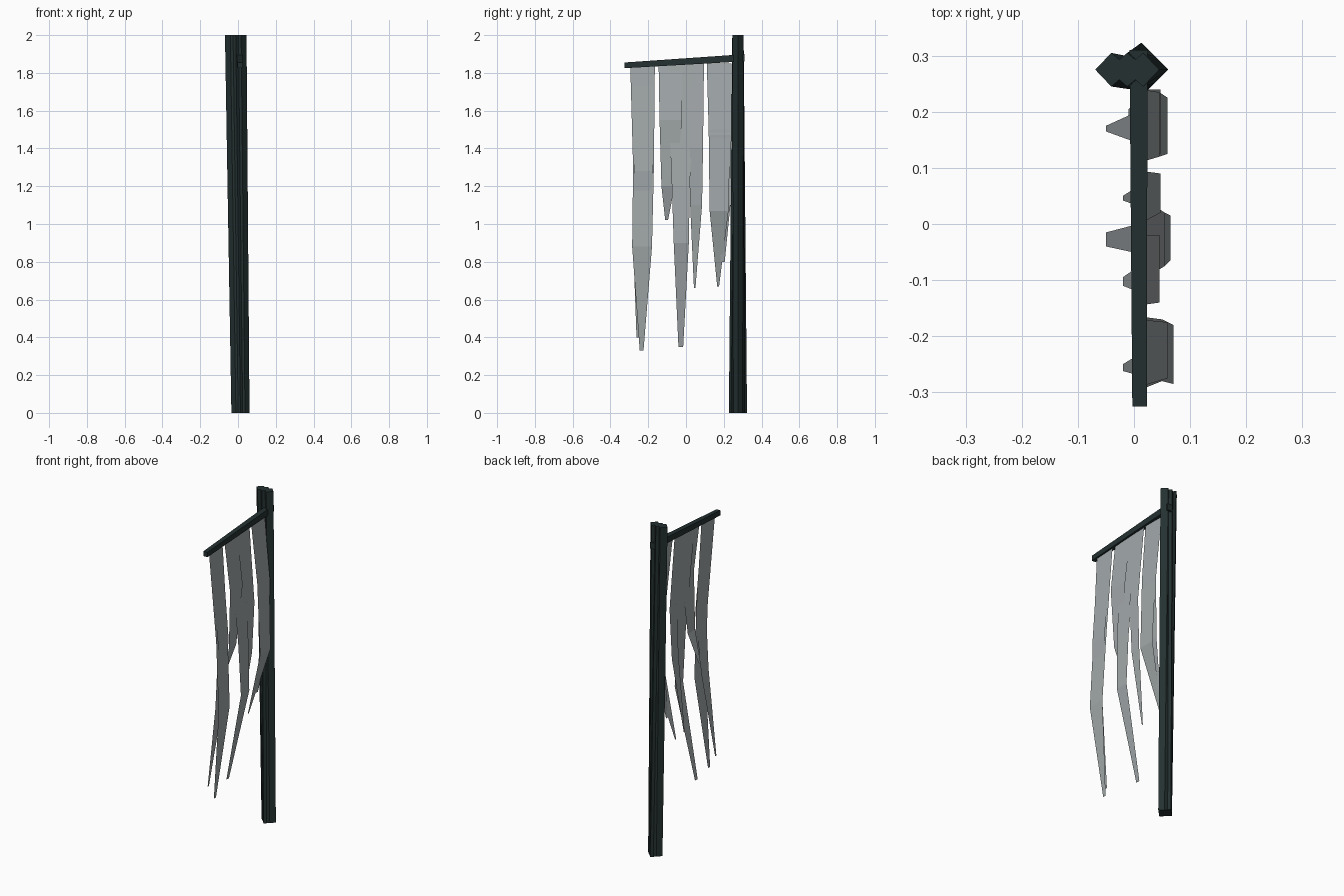
import bpy
import bmesh
from mathutils import Vector

default_cube = bpy.data.objects.get("Cube")
if default_cube:
    bpy.data.objects.remove(default_cube, do_unlink=True)


def make_material(name, colour):
    material = bpy.data.materials.new(name)
    material.use_nodes = True
    rgba = (*colour, 1.0)
    material.diffuse_color = rgba
    shader = next(n for n in material.node_tree.nodes if n.type == "BSDF_PRINCIPLED")
    shader.inputs["Base Color"].default_value = rgba
    return material


dark_wood = make_material("dark wood", (0.018, 0.03, 0.03))
grey_cloth = make_material("grey cloth", (0.36, 0.39, 0.4))


def finish(bm, name, material):
    mesh = bpy.data.meshes.new(name)
    bm.to_mesh(mesh)
    bm.free()
    mesh.materials.append(material)
    obj = bpy.data.objects.new(name, mesh)
    bpy.context.collection.objects.link(obj)
    return obj


def loft(name, first_ring, last_ring, material):
    """Join two matching rings of points into a closed solid."""
    bm = bmesh.new()
    first = [bm.verts.new(p) for p in first_ring]
    last = [bm.verts.new(p) for p in last_ring]
    count = len(first)
    for i in range(count):
        j = (i + 1) % count
        bm.faces.new((first[i], first[j], last[j], last[i]))
    bm.faces.new(first[::-1])
    bm.faces.new(last)
    bmesh.ops.recalc_face_normals(bm, faces=bm.faces[:])
    return finish(bm, name, material)


def cloth_strip(name, stations):
    """Hang a folded strip from rows of (height, front edge, back edge, sideways sway)."""
    bm = bmesh.new()
    rows = []
    for height, front, back, sway in stations:
        rows.append([bm.verts.new((sway, y, height)) for y in (front, back)])
    for upper, lower in zip(rows, rows[1:]):
        bm.faces.new((lower[0], lower[1], upper[1], upper[0]))
    return finish(bm, name, grey_cloth)


# Leaning post: a diamond foot that splits into a grooved, flatter top
def grooved_ring(centre_x, half_x, half_y, groove, height):
    half = [(-1, 0), (-0.5, 1), (-0.25, groove), (0, 1), (0.25, groove), (0.5, 1)]
    outline = half + [(-x, -y) for x, y in half]
    return [(centre_x + half_x * x, 0.275 + half_y * y, height) for x, y in outline]


def diamond_ring(centre_x, radius, height):
    steps = [-1, -0.5, -0.25, 0, 0.25, 0.5]
    outline = [(s, 1 - abs(s)) for s in steps] + [(-s, abs(s) - 1) for s in steps]
    return [(centre_x + radius * x, 0.275 + radius * y, height) for x, y in outline]


loft("post", diamond_ring(0.013, 0.048, 0), grooved_ring(-0.012, 0.057, 0.03, 0.6, 2), dark_wood)


# Crossbar: a tapered square beam sloping down to the front
def square_ring(centre, half_x, half_z):
    corners = [(-1, -1), (1, -1), (1, 1), (-1, 1)]
    return [Vector(centre) + Vector((half_x * x, 0, half_z * z)) for x, z in corners]


loft("crossbar", square_ring((0.01, -0.325, 1.84), 0.013, 0.015),
     square_ring((0.008, 0.31, 1.88), 0.016, 0.019), dark_wood)

# Front banner, two overlapping tails
cloth_strip("front_banner_long", [
    (1.84, -0.295, -0.165, 0.012), (1.3, -0.28, -0.17, 0.05),
    (0.88, -0.285, -0.18, 0.07), (0.33, -0.245, -0.225, 0.01)])
cloth_strip("front_banner_under", [
    (1.84, -0.29, -0.17, 0.01), (1.28, -0.275, -0.175, 0.06),
    (0.9, -0.28, -0.21, 0.045), (0.4, -0.262, -0.25, -0.02)])

# Middle banner, a long tail between two short ones
cloth_strip("middle_banner_front_tail", [
    (1.85, -0.145, -0.02, 0.01), (1.55, -0.14, -0.02, 0.045),
    (1.2, -0.13, -0.06, 0.03), (1.02, -0.11, -0.095, -0.02)])
cloth_strip("middle_banner_long", [
    (1.85, -0.1, 0.05, 0.012), (1.2, -0.075, 0.02, 0.055),
    (0.9, -0.065, 0.015, 0.065), (0.35, -0.04, -0.015, -0.05)])
cloth_strip("middle_banner_back_tail", [
    (1.85, 0, 0.095, 0.01), (1.4, 0.02, 0.09, 0.047),
    (1.1, 0.022, 0.085, 0.035), (0.66, 0.042, 0.05, -0.02)])

# Back banner beside the post
cloth_strip("back_banner_long", [
    (1.85, 0.11, 0.24, 0.012), (1.5, 0.12, 0.235, 0.045),
    (1.07, 0.125, 0.225, 0.06), (0.67, 0.165, 0.175, -0.05)])
cloth_strip("back_banner_under", [
    (1.85, 0.12, 0.24, 0.01), (1.47, 0.125, 0.24, 0.047),
    (1.1, 0.15, 0.235, 0.04), (0.8, 0.185, 0.205, -0.01)])
